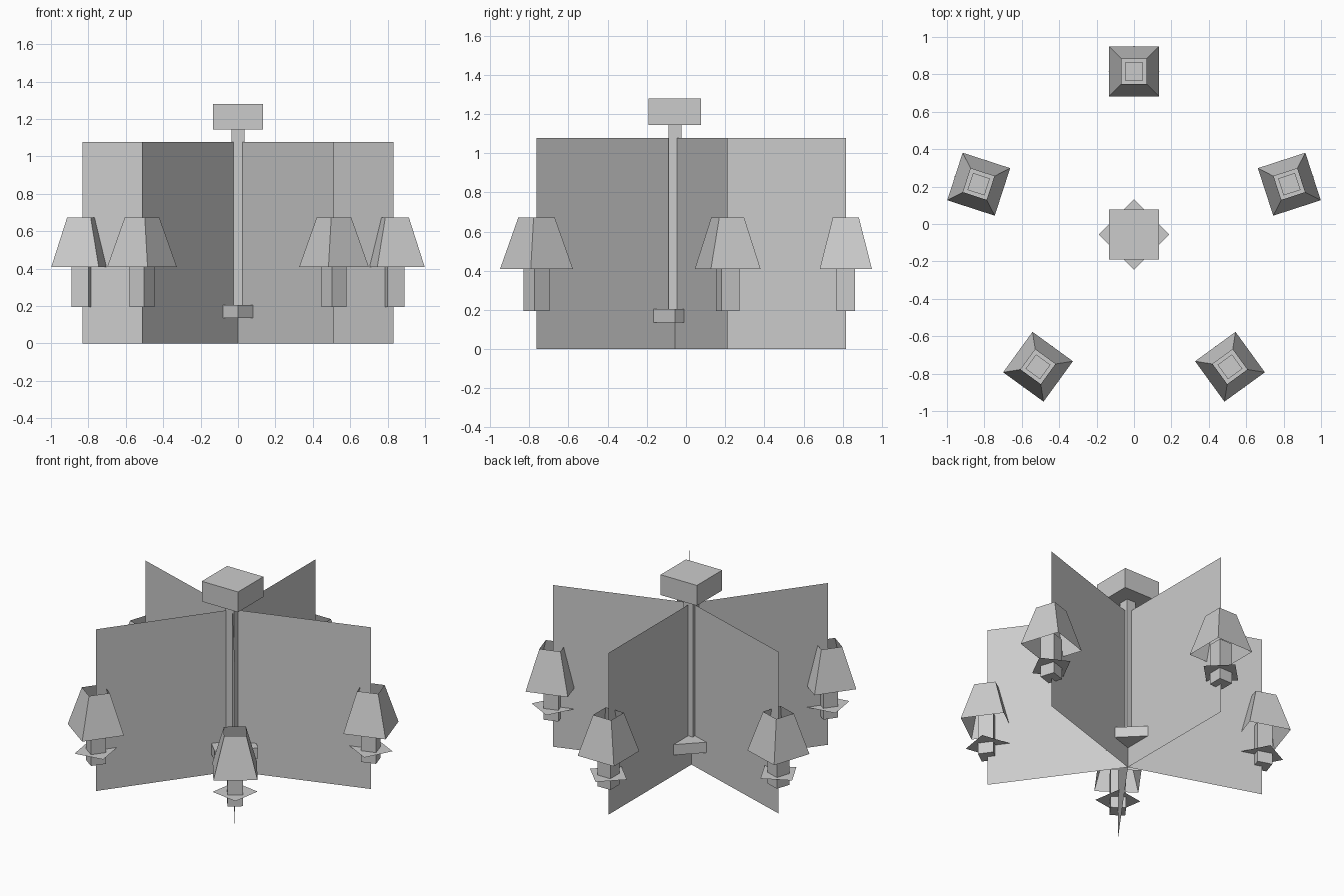
import bpy, bmesh, math
from mathutils import Matrix, Vector

cube = bpy.data.objects.get("Cube")
if cube:
    bpy.data.objects.remove(cube)

CENTRE = Vector((0, -0.057, 0))
RADIUS = 0.873
ARMS = 5

grey = bpy.data.materials.new("plain_grey")
grey.use_nodes = True
colour = (0.6, 0.6, 0.6, 1)
grey.diffuse_color = colour
grey.node_tree.nodes["Principled BSDF"].inputs["Base Color"].default_value = colour


def finish(name, bm, place):
    """Turn a bmesh into a named, placed object."""
    mesh = bpy.data.meshes.new(name)
    bm.to_mesh(mesh)
    bm.free()
    mesh.materials.append(grey)
    obj = bpy.data.objects.new(name, mesh)
    obj.matrix_world = place
    bpy.context.collection.objects.link(obj)
    return obj


def block(name, bottom, top, z0, z1, place, spin=0, caps=True):
    """Square prism or frustum, optionally open at both ends."""
    bm = bmesh.new()
    bmesh.ops.create_cone(bm, cap_ends=caps, segments=4,
                          radius1=bottom / math.sqrt(2), radius2=top / math.sqrt(2),
                          depth=z1 - z0)
    bm.transform(Matrix.Translation((0, 0, (z0 + z1) / 2))
                 @ Matrix.Rotation(math.radians(45 + spin), 4, 'Z'))
    # Keep flat sides square to the axes before the spin is applied
    x = max(bm.verts, key=lambda v: v.co.x).co
    if spin == 0 and abs(x.y) < 0.001:
        bm.transform(Matrix.Rotation(math.radians(45), 4, 'Z'))
    elif spin and abs(x.y) > 0.001:
        bm.transform(Matrix.Rotation(math.radians(45), 4, 'Z'))
    return finish(name, bm, place)


def sheet(name, corners, place):
    """Single flat face."""
    bm = bmesh.new()
    bm.faces.new([bm.verts.new(c) for c in corners])
    return finish(name, bm, place)


# Central column
middle = Matrix.Translation(CENTRE)
block("ceiling_block", 0.267, 0.267, 1.145, 1.28, middle)
block("pole", 0.067, 0.067, 0.205, 1.145, middle)
block("hub_block", 0.267, 0.267, 0.135, 0.205, middle, spin=45)

# Arms: a flat panel with a shaded candle at its outer end
for i in range(ARMS):
    turn = middle @ Matrix.Rotation(math.radians(90 + i * 360 / ARMS), 4, 'Z')
    end = turn @ Matrix.Translation((RADIUS, 0, 0))
    tag = f"_{i + 1}"
    sheet("arm_panel" + tag,
          [(0, 0, 0), (RADIUS, 0, 0), (RADIUS, 0, 1.077), (0, 0, 1.077)], turn)
    block("candle" + tag, 0.095, 0.095, 0.195, 0.47, end)
    block("lamp_shade" + tag, 0.267, 0.133, 0.408, 0.672, end, caps=False)
    d = 0.136
    sheet("drip_pan" + tag,
          [(d, 0, 0.27), (0, d, 0.27), (-d, 0, 0.27), (0, -d, 0.27)], end)
